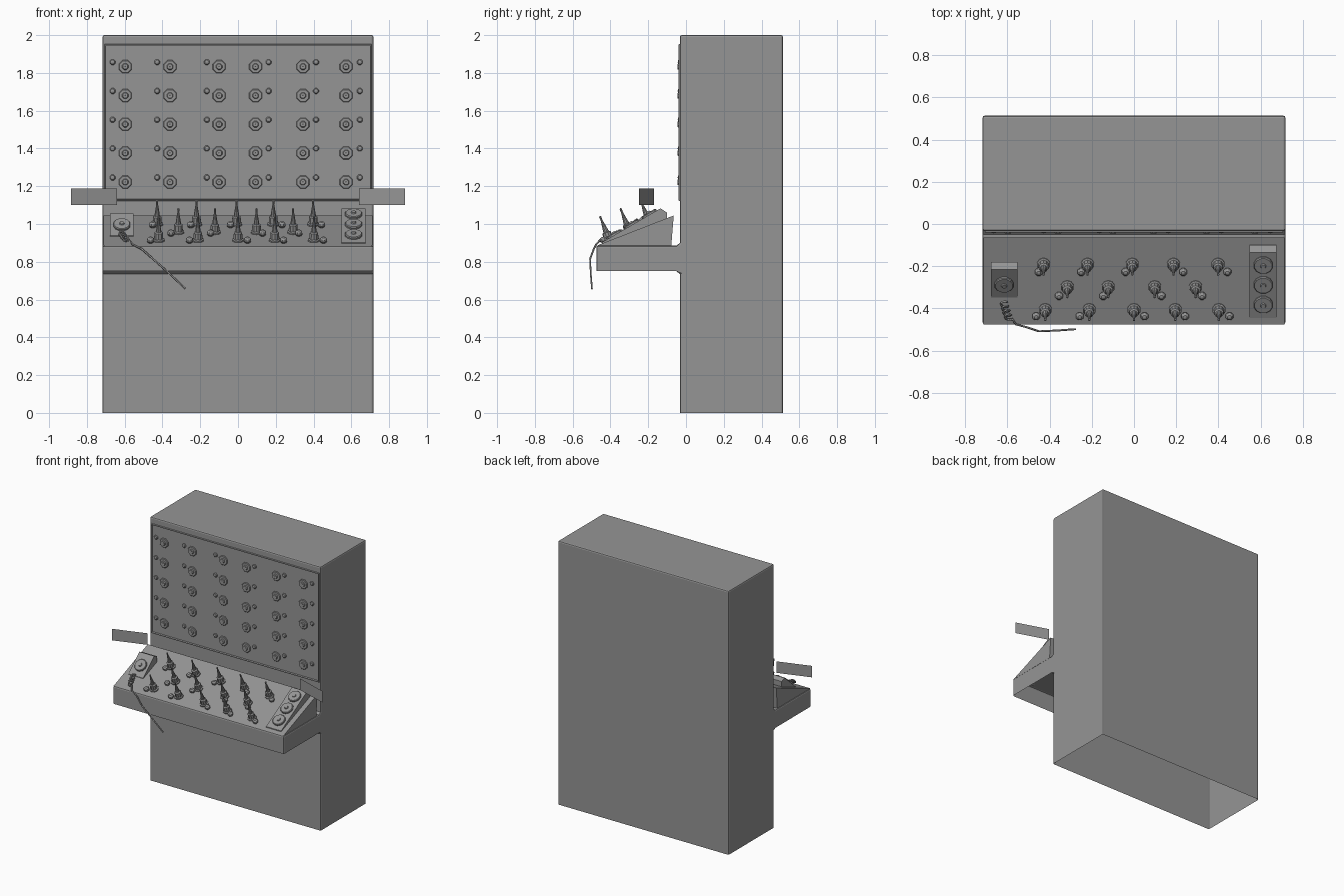
import bpy, bmesh
from math import sin, cos, pi, atan2
from mathutils import Vector

if "Cube" in bpy.data.objects:
    bpy.data.objects.remove(bpy.data.objects["Cube"])

grey = bpy.data.materials.new("dark_grey")
grey.diffuse_color = (.3, .3, .3, 1)
grey.use_nodes = True
grey.node_tree.nodes["Principled BSDF"].inputs["Base Color"].default_value = grey.diffuse_color


def finish(name, bm):
    mesh = bpy.data.meshes.new(name)
    bm.to_mesh(mesh)
    bm.free()
    mesh.materials.append(grey)
    obj = bpy.data.objects.new(name, mesh)
    bpy.context.collection.objects.link(obj)
    return obj


def prism(profile, x0, x1):
    """Closed solid from a (y, z) outline extended along x."""
    bm = bmesh.new()
    a, b = ([bm.verts.new((x, y, z)) for y, z in profile] for x in (x0, x1))
    bm.faces.new(a)
    bm.faces.new(b)
    for i in range(len(a)):
        bm.faces.new((a[i - 1], a[i], b[i], b[i - 1]))
    bmesh.ops.recalc_face_normals(bm, faces=bm.faces)
    return bm


def lathe(name, profile, spots, axis, sides):
    """Turned (radius, height) profile repeated at every spot, pointing along axis."""
    bm = bmesh.new()
    rot = Vector((0, 0, 1)).rotation_difference(Vector(axis)).to_matrix()
    for spot in spots:
        rings = []
        for r, h in profile:
            count = sides if r > 0 else 1
            rings.append([bm.verts.new(Vector(spot) + rot @ Vector((
                r * cos(2 * pi * (i + .5) / sides), r * sin(2 * pi * (i + .5) / sides), h)))
                for i in range(count)])
        for a, b in zip(rings, rings[1:]):
            for i in range(sides):
                j = (i + 1) % sides
                if len(b) == 1:
                    bm.faces.new((a[i], a[j], b[0]))
                else:
                    bm.faces.new((a[i], a[j], b[j], b[i]))
    return finish(name, bm)


# Cabinet with shelf: open underneath, softened edges, framed gauge panel
outline = [(.513, 0), (.513, 2), (-.033, 2), (-.033, 1.953), (-.033, 1.122), (-.033, .9),
           (-.05, .885), (-.475, .885), (-.475, .75), (-.05, .75), (-.033, .735), (-.033, 0)]
bm = prism(outline, -.717, .717)
sharp = [e for e in bm.edges if e.calc_face_angle() > 1.2
         and not any(f.normal.z < -.9 for f in e.link_faces)]
bmesh.ops.bevel(bm, geom=sharp, offset=.01, segments=2, profile=.5, affect='EDGES')
panel = [f for f in bm.faces if f.normal.y < -.9 and abs(f.calc_center_median().z - 1.5375) < .02
         and f.calc_area() > .5]
for width, depth in ((.004, .008), (.006, 0), (.003, -.013)):
    bmesh.ops.inset_individual(bm, faces=panel, thickness=width, depth=depth)
bmesh.ops.delete(bm, geom=[f for f in bm.faces if f.normal.z < -.9 and f.calc_area() > .1],
                 context='FACES')
finish("cabinet", bm)

# Sloped console desk
slope = .16 / .41


def desk_z(y):
    return .885 + (y + .475) * slope


finish("console_desk", prism([(-.475, .885), (-.065, 1.045), (-.078, .885)], -.712, .712))
desk_up = (0, -sin(atan2(.16, .41)), cos(atan2(.16, .41)))

# Gauge dials and indicator lamps on the upright panel
rows = [1.833, 1.68, 1.528, 1.376, 1.222]
dome = [(.016, 0), (.016, .004), (.011, .01), (0, .012)]
dial = [(.037, 0), (.037, .004), (.033, .008), (.018, .008), (.014, .014), (.005, .014), (0, .011)]
dial_x = [-.597, -.36, -.1, .093, .344, .572]
lamp_x = [-.664, -.428, -.165, .162, .413, .645]
lathe("panel_dials", dial, [(x, -.032, z) for x in dial_x for z in rows], (0, -1, 0), 8)
lathe("panel_lamps", dome, [(x, -.032, z + .024) for x in lamp_x for z in rows], (0, -1, 0), 8)

# Lever switches with a button beside each
levers = [(-.19, [-.428, -.22, -.008, .187, .398]),
          (-.297, [-.316, -.122, .098, .292]),
          (-.405, [-.42, -.212, 0, .195, .402])]
buttons = [(-.222, [-.451, -.25, -.04, .233, .442]),
           (-.336, [-.355, -.145, .13, .322]),
           (-.432, [-.463, -.257, .05, .242, .452])]
lever = [(.032, 0), (.032, .008), (.025, .012), (.023, .045), (.015, .05),
         (.013, .065), (.005, .115), (.006, .135), (0, .14)]
knob = [(.014, 0), (.02, .01), (.018, .022), (.01, .03), (0, .032)]
lathe("lever_switches", lever, [(x, y, desk_z(y)) for y, xs in levers for x in xs], desk_up, 10)
lathe("desk_buttons", knob, [(x, y, desk_z(y)) for y, xs in buttons for x in xs], desk_up, 8)

# Wedge boxes at both ends of the desk
finish("right_dial_box", prism([(-.445, .88), (-.445, .903), (-.135, 1.083), (-.1, 1.06), (-.1, 1.0)],
                               .548, .674))
finish("left_dial_box", prism([(-.348, .92), (-.348, .938), (-.215, 1.055), (-.18, 1.04), (-.18, .98)],
                              -.677, -.552))
big_dial = [(.046, 0), (.046, .008), (.042, .013), (.014, .013), (.011, .019), (0, .019)]
ar, al = atan2(.18, .31), atan2(.117, .133)
lathe("right_box_dials", big_dial,
      [(.612, y, .903 + (y + .445) * .18 / .31) for y in (-.193, -.286, -.38)],
      (0, -sin(ar), cos(ar)), 12)
lathe("left_box_dial", big_dial, [(-.615, -.285, .938 + .063 * .117 / .133)],
      (0, -sin(al), cos(al)), 12)

# Thin angled side plates, mirrored
for side, name in ((-1, "left_plate"), (1, "right_plate")):
    bm = bmesh.new()
    bm.faces.new([bm.verts.new((side * x, y, z)) for x, y, z in
                  ((.64, -.17, 1.1), (.883, -.25, 1.1), (.883, -.25, 1.187), (.64, -.17, 1.187))][::side])
    finish(name, bm)

# Coiled cord hanging over the desk edge
start, end = Vector((-.618, -.37, .95)), Vector((-.592, -.45, .92))
points = []
for i in range(33):
    t = i / 32
    a = t * 4 * 2 * pi
    points.append(start.lerp(end, t) + Vector((.016 * cos(a), .008 * sin(a), .013 * sin(a))))
points += [Vector(p) for p in ((-.56, -.475, .893), (-.51, -.488, .868), (-.45, -.508, .815),
                               (-.36, -.504, .735), (-.278, -.498, .657))]
curve = bpy.data.curves.new("coiled_cord", 'CURVE')
curve.dimensions = '3D'
curve.bevel_depth = .005
curve.bevel_resolution = 1
curve.use_fill_caps = True
curve.materials.append(grey)
spline = curve.splines.new('POLY')
spline.points.add(len(points) - 1)
for p, co in zip(spline.points, points):
    p.co = (*co, 1)
bpy.context.collection.objects.link(bpy.data.objects.new("coiled_cord", curve))
